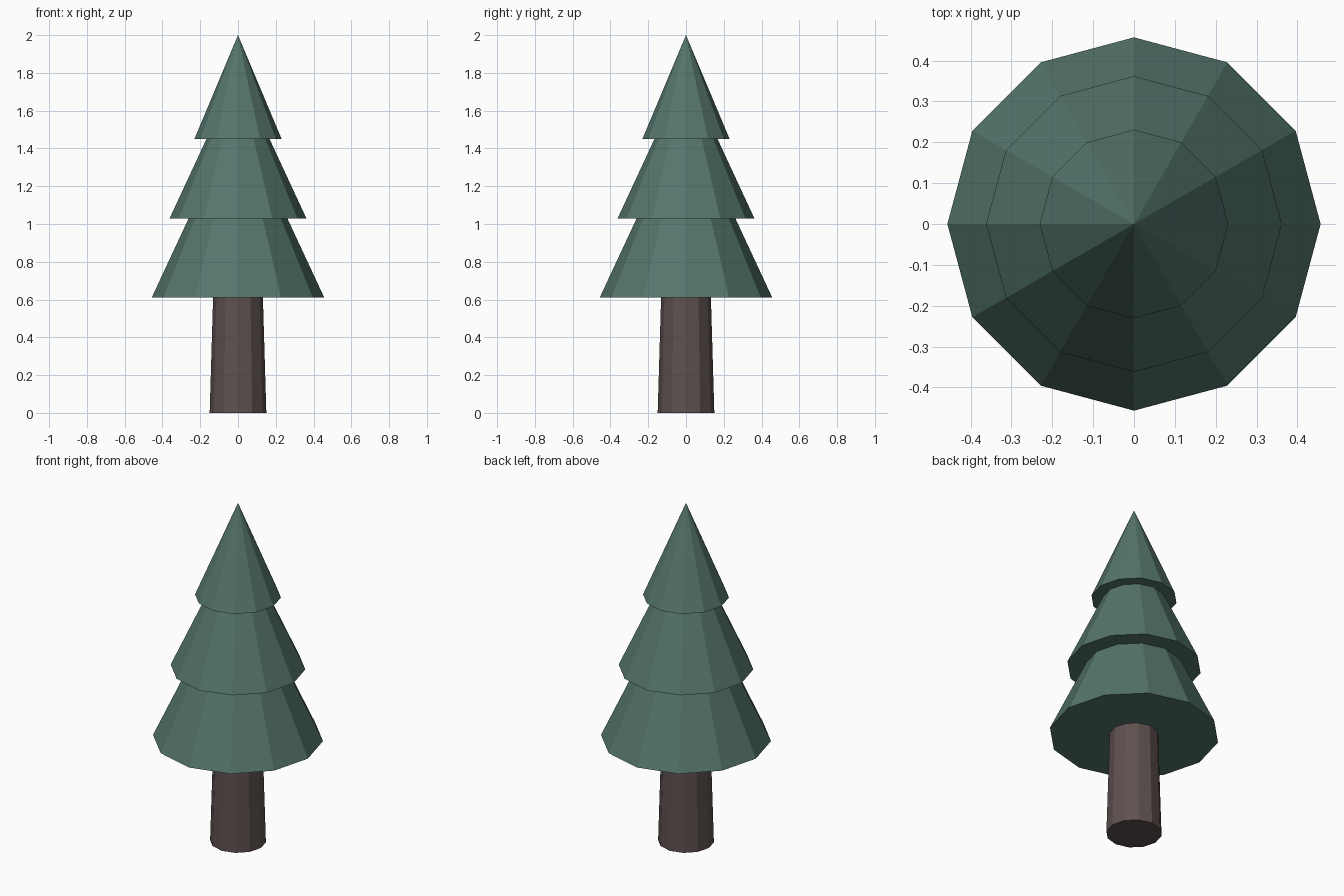
import bpy

if "Cube" in bpy.data.objects:
    bpy.data.objects.remove(bpy.data.objects["Cube"])

SIDES = 12


def material(name, color):
    mat = bpy.data.materials.new(name)
    mat.diffuse_color = (*color, 1.0)
    mat.use_nodes = True
    mat.node_tree.nodes["Principled BSDF"].inputs["Base Color"].default_value = mat.diffuse_color
    return mat


def cone(name, z0, z1, r0, r1, mat):
    # flat-shaded cone or frustum with its first corner on the +y axis
    bpy.ops.mesh.primitive_cone_add(vertices=SIDES, radius1=r0, radius2=r1,
                                    depth=z1 - z0, location=(0, 0, (z0 + z1) / 2))
    obj = bpy.context.object
    obj.name = name
    obj.data.materials.append(mat)
    return obj


needle_green = material("needle_green", (0.090, 0.180, 0.148))
bark_brown = material("bark_brown", (0.112, 0.083, 0.079))

# tapered trunk, ending just inside the lowest foliage
cone("trunk", 0.0, 0.64, 0.15, 0.131, bark_brown)

# three overlapping foliage tiers: base height, tip height, base radius
tiers = {
    "lower_foliage": (0.61, 1.59, 0.457),
    "middle_foliage": (1.03, 1.81, 0.362),
    "upper_foliage": (1.45, 2.0, 0.231),
}
for name, (base, tip, radius) in tiers.items():
    cone(name, base, tip, radius, 0.0, needle_green)
